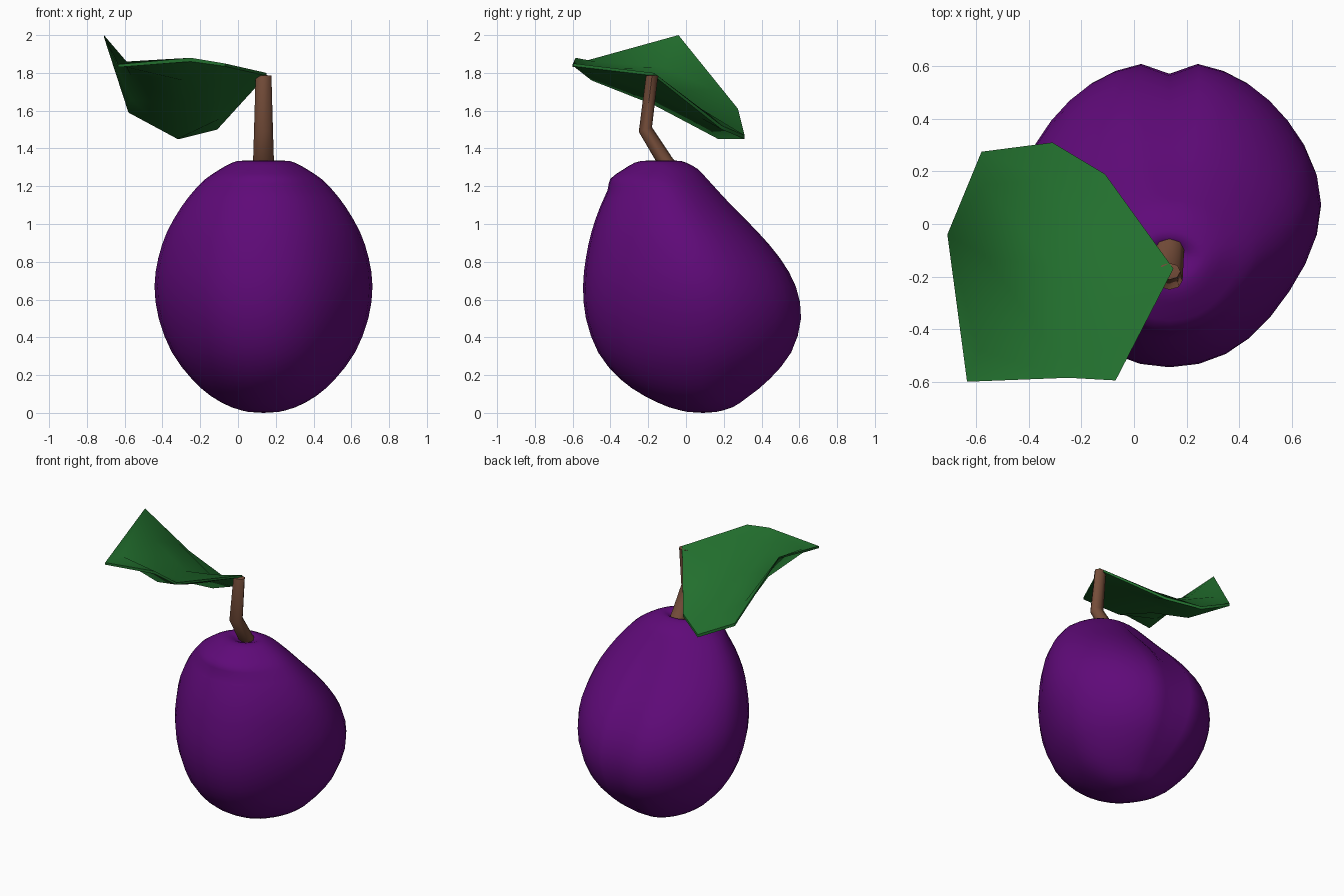
import bpy, bmesh, math

if "Cube" in bpy.data.objects:
    bpy.data.objects.remove(bpy.data.objects["Cube"])


def material(name, rgb):
    m = bpy.data.materials.new(name)
    m.diffuse_color = (*rgb, 1)
    m.use_nodes = True
    m.node_tree.nodes["Principled BSDF"].inputs["Base Color"].default_value = m.diffuse_color
    return m


def finish(bm, name, mat, angle):
    bmesh.ops.remove_doubles(bm, verts=bm.verts, dist=1e-5)
    bmesh.ops.dissolve_degenerate(bm, dist=1e-5, edges=bm.edges)
    bmesh.ops.recalc_face_normals(bm, faces=bm.faces)
    me = bpy.data.meshes.new(name)
    bm.to_mesh(me)
    bm.free()
    ob = bpy.data.objects.new(name, me)
    bpy.context.collection.objects.link(ob)
    me.materials.append(mat)
    bpy.ops.object.select_all(action='DESELECT')
    ob.select_set(True)
    bpy.context.view_layer.objects.active = ob
    bpy.ops.object.shade_smooth_by_angle(angle=math.radians(angle))
    return ob


def loft(bm, rings):
    """Skin closed rings of points."""
    vr = [[bm.verts.new(p) for p in r] for r in rings]
    n = len(vr[0])
    for a, b in zip(vr, vr[1:]):
        for i in range(n):
            j = (i + 1) % n
            bm.faces.new((a[i], a[j], b[j], b[i]))
    return vr


def fan(bm, ring, centre):
    c = bm.verts.new(centre)
    for i in range(len(ring)):
        bm.faces.new((ring[i], ring[(i + 1) % len(ring)], c))


def midpoints(rows):
    """Add a smoothly interpolated row between each pair of rows."""
    out = []
    for i in range(len(rows) - 1):
        p, a, b = rows[max(i - 1, 0)], rows[i], rows[i + 1]
        q = rows[min(i + 2, len(rows) - 1)]
        out += [a, tuple((9 * (s + t) - u - v) / 16 for u, s, t, v in zip(p, a, b, q))]
    return out + [rows[-1]]


purple = material("plum purple", (0.115, 0.003, 0.19))
brown = material("stem brown", (0.18, 0.075, 0.042))
green = material("leaf green", (0.016, 0.16, 0.027))
CX = 0.135

# Plum skin: height, half width, front y, back y
profile = [
    (0.005, 0.08, 0.01, 0.16), (0.03, 0.17, -0.09, 0.25), (0.09, 0.28, -0.22, 0.34),
    (0.18, 0.38, -0.35, 0.45), (0.32, 0.485, -0.465, 0.565), (0.50, 0.555, -0.53, 0.618),
    (0.67, 0.577, -0.545, 0.59), (0.82, 0.557, -0.53, 0.505), (0.96, 0.51, -0.50, 0.385),
    (1.09, 0.435, -0.455, 0.255), (1.18, 0.365, -0.415, 0.17), (1.24, 0.305, -0.40, 0.115),
    (1.29, 0.23, -0.33, 0.065), (1.325, 0.165, -0.27, 0.0), (1.335, 0.11, -0.21, -0.05),
    (1.31, 0.05, -0.16, -0.08)]
SEG = 32
rings = []
for z, rx, y0, y1 in midpoints(profile):
    cy, ry = (y0 + y1) / 2, (y1 - y0) / 2
    groove = 0.05 * max(0, math.sin(math.pi * min(z / 1.3, 1)))
    ring = []
    for i in range(SEG):
        a = 2 * math.pi * i / SEG
        # narrower towards the front, fuller behind
        x = rx * math.sin(a) * (1 - 0.06 * math.sin(2 * a) ** 2)
        y = cy + ry * (math.cos(a) + 0.09 * math.sin(a) ** 2)
        if i == 0:                       # suture groove down the back
            y -= groove
        ring.append((CX + x, y, z))
    rings.append(ring)
bm = bmesh.new()
vr = loft(bm, rings)
fan(bm, vr[0], (CX, 0.09, 0))
fan(bm, vr[-1], (CX, -0.12, 1.30))
finish(bm, "plum", purple, 60)

# Bent stem: y, z, x radius, y radius
path = [(-0.05, 1.25, 0.06, 0.045), (-0.115, 1.34, 0.055, 0.04),
        (-0.215, 1.50, 0.05, 0.035), (-0.18, 1.785, 0.042, 0.032)]
bm = bmesh.new()
rings = []
for y, z, rx, ry in path:
    tilt = 0.35 if z < 1.6 else 0
    rings.append([(CX + rx * math.cos(a), y + ry * math.sin(a),
                   z + tilt * ry * math.sin(a))
                  for a in (math.pi / 4 * k for k in range(8))])
vr = loft(bm, rings)
fan(bm, vr[0], (CX, -0.05, 1.25))
fan(bm, vr[-1], (CX, -0.18, 1.79))
finish(bm, "stem", brown, 60)

# Drooping leaf: stations from stem to tip, each from front edge to back edge.
# Points are x, y, top z and the depth of the underside below it.
base, tip = (0.15, -0.17, 1.80, 0.015), (-0.71, -0.04, 2.0, 0.01)
stations = [
    [base] * 5,
    [(-0.07, -0.595, 1.85, 0.015), (-0.08, -0.48, 1.82, 0.03), (-0.07, -0.17, 1.745, 0.05),
     (-0.09, 0.08, 1.61, 0.05), (-0.11, 0.19, 1.52, 0.02)],
    [(-0.25, -0.585, 1.88, 0.02), (-0.29, -0.50, 1.82, 0.06), (-0.30, -0.17, 1.71, 0.08),
     (-0.32, 0.17, 1.53, 0.08), (-0.31, 0.31, 1.47, 0.02)],
    [(-0.635, -0.6, 1.845, 0.015), (-0.59, -0.48, 1.86, 0.03), (-0.57, -0.12, 1.83, 0.04),
     (-0.57, 0.15, 1.71, 0.05), (-0.58, 0.275, 1.61, 0.02)],
    [tip] * 5]
bm = bmesh.new()
top = [[bm.verts.new((x, y, z)) for x, y, z, d in s] for s in stations]
low = [[bm.verts.new((x, y, z - d)) for x, y, z, d in s] for s in stations]
for i in range(4):
    for j in range(4):
        for g in (top, low):
            bm.faces.new((g[i][j], g[i][j + 1], g[i + 1][j + 1], g[i + 1][j]))
    for j in (0, 4):                     # rim
        bm.faces.new((top[i][j], top[i + 1][j], low[i + 1][j], low[i][j]))
finish(bm, "leaf", green, 50)
